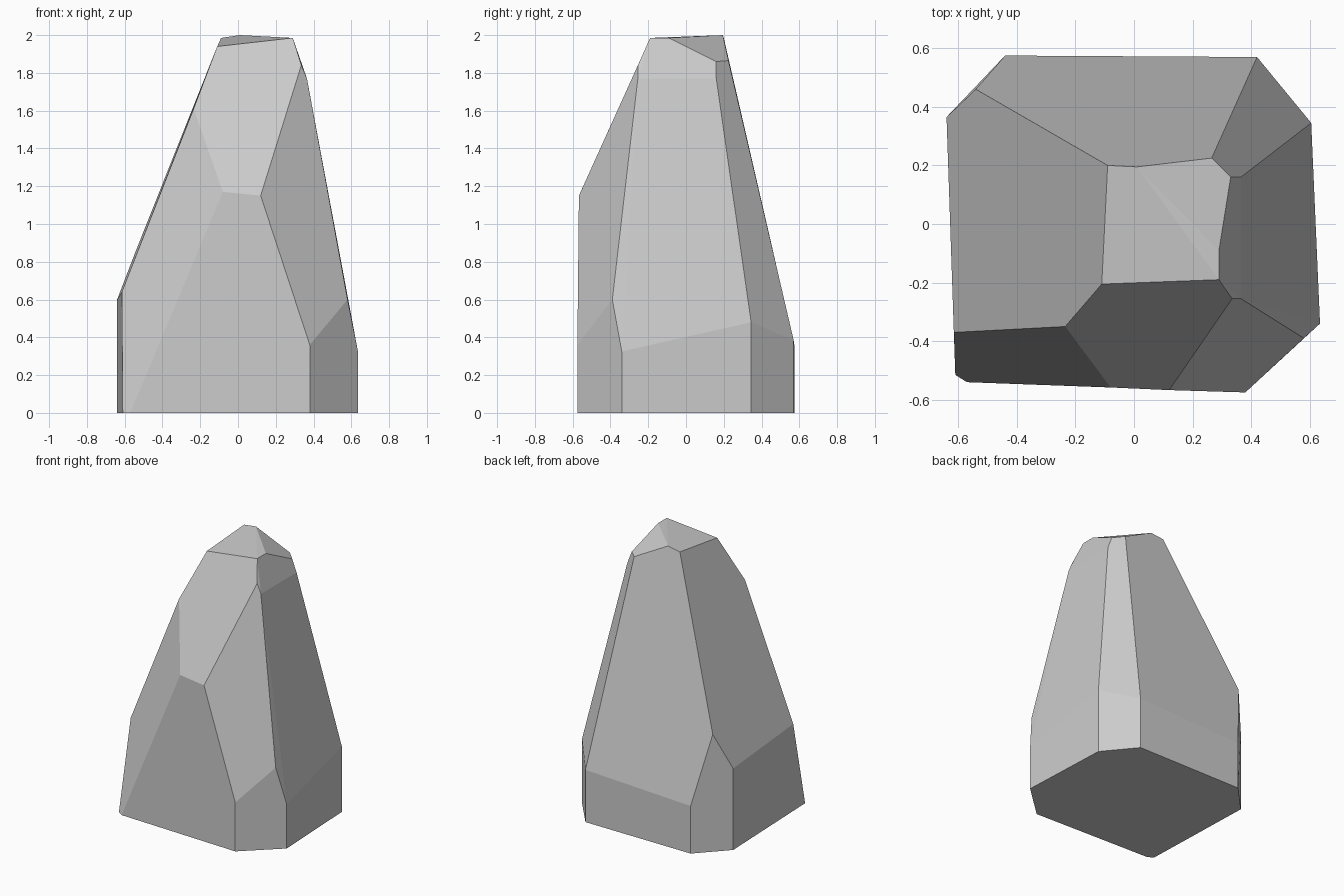
import bpy
import bmesh
from math import radians

# Remove only the default cube
default_cube = bpy.data.objects.get("Cube")
if default_cube:
    bpy.data.objects.remove(default_cube, do_unlink=True)


def make_material(name, colour):
    material = bpy.data.materials.new(name)
    material.use_nodes = True
    material.diffuse_color = colour
    shader = next(node for node in material.node_tree.nodes
                  if node.type == 'BSDF_PRINCIPLED')
    shader.inputs["Base Color"].default_value = colour
    shader.inputs["Roughness"].default_value = 0.9
    return material


def make_chiselled_stone(name, ground_corners, wall_corners, upper_corners, material):
    """Wrap flat facets around the stone's corners and merge coplanar triangles."""
    bm = bmesh.new()
    for x, y in ground_corners:
        bm.verts.new((x, y, 0))
    for x, y, height in wall_corners:
        bm.verts.new((x, y, 0))
        bm.verts.new((x, y, height))
    for corner in upper_corners:
        bm.verts.new(corner)

    hull = bmesh.ops.convex_hull(bm, input=bm.verts[:])
    loose = {item for item in hull["geom_interior"] + hull["geom_unused"]
             if isinstance(item, bmesh.types.BMVert)}
    bmesh.ops.delete(bm, geom=list(loose), context='VERTS')
    bmesh.ops.dissolve_limit(bm, angle_limit=radians(3),
                             verts=bm.verts[:], edges=bm.edges[:])
    bmesh.ops.recalc_face_normals(bm, faces=bm.faces[:])

    # Flat facets keep the hewn look
    for face in bm.faces:
        face.smooth = False

    mesh = bpy.data.meshes.new(name)
    bm.to_mesh(mesh)
    bm.free()
    mesh.materials.append(material)
    stone = bpy.data.objects.new(name, mesh)
    bpy.context.scene.collection.objects.link(stone)
    return stone


# Narrow front left toe, where the slope runs straight into the ground
toe = [(-.57, -.54), (-.61, -.515)]

# Upright lower walls: plan position and height of each vertical edge
walls = [
    (.38, -.575, .36), (.635, -.34, .325),
    (.605, .345, .48), (.42, .57, .385),
    (-.44, .575, .35), (-.64, .365, .6),
]

# Shoulders, where the sloping facets meet
shoulders = [
    (.58, -.39, .6), (-.54, .46, .86), (-.615, -.37, .64),
    (.12, -.567, 1.15), (-.08, -.558, 1.17), (-.235, -.35, 1.61),
]

# Small facets around the crown
crown = [
    (.365, -.255, 1.77), (.335, -.255, 1.84),
    (.365, .16, 1.77), (.33, .16, 1.86), (.265, .225, 1.865),
    (.29, -.19, 1.985), (.29, -.09, 1.985),
    (-.11, -.205, 1.94), (-.09, .2, 1.985), (.01, .195, 2),
]

stone_grey = make_material("stone grey", (.6, .6, .6, 1))
make_chiselled_stone("standing_rock", toe, walls, shoulders + crown, stone_grey)
